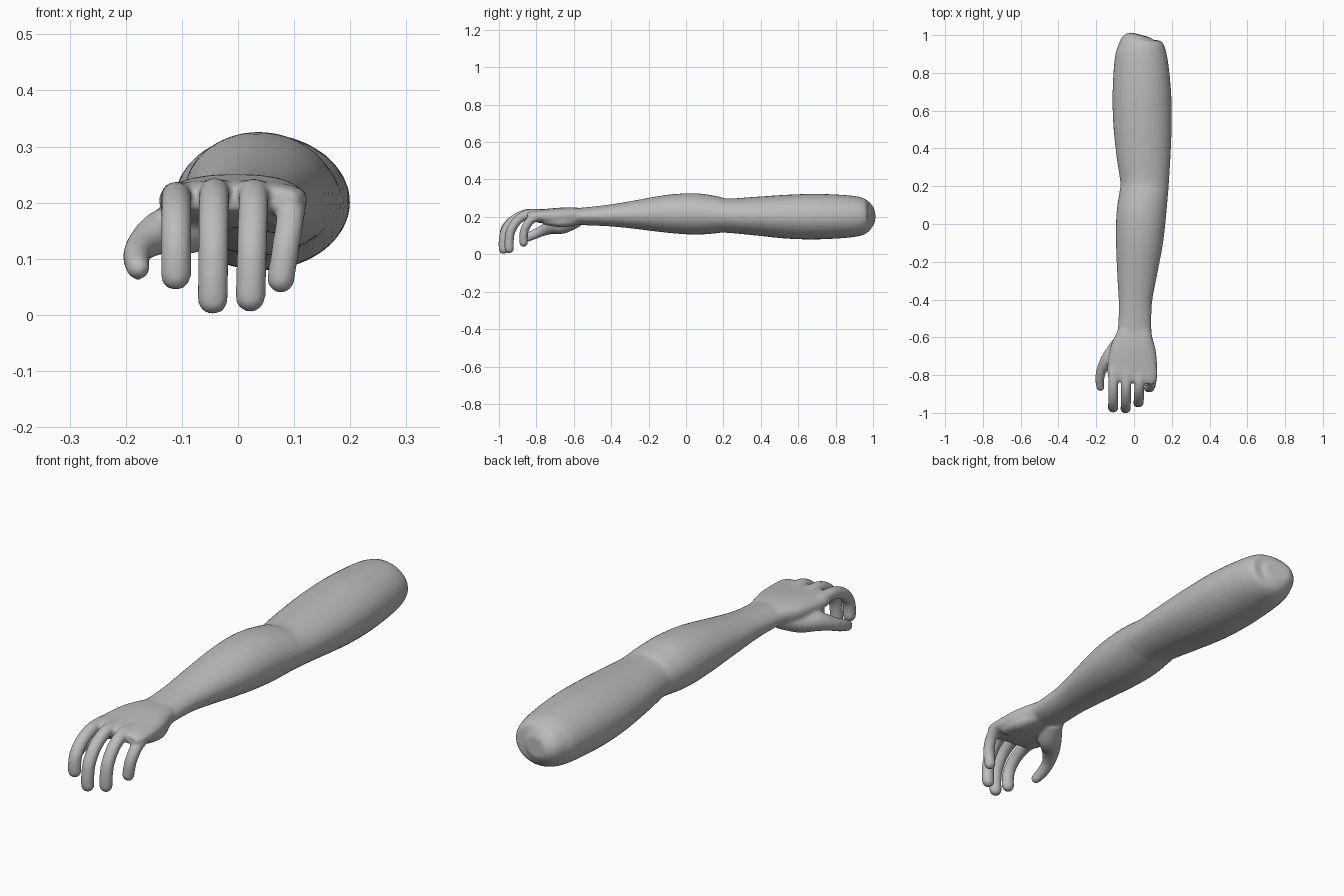
import bpy, bmesh, math
from mathutils import Vector

if "Cube" in bpy.data.objects:
    bpy.data.objects.remove(bpy.data.objects["Cube"])

SIDES = 32
bm = bmesh.new()


def spline(rows, steps):
    """Catmull-Rom interpolation of rows of numbers."""
    pts = [Vector(r) for r in rows]
    out = []
    for i in range(len(pts) - 1):
        p0, p1, p2 = pts[max(i - 1, 0)], pts[i], pts[i + 1]
        p3 = pts[min(i + 2, len(pts) - 1)]
        for k in range(steps):
            t = k / steps
            out.append(0.5 * (2 * p1 + (p2 - p0) * t
                              + (2 * p0 - 5 * p1 + 4 * p2 - p3) * t * t
                              + (3 * p1 - p0 - 3 * p2 + p3) * t ** 3))
    out.append(pts[-1])
    return out


def tube(rows, steps=4, power=1.0, round_ends=False):
    """Loft rings (x, y, z, half width, half height) along their path."""
    data = spline(rows, steps)
    cen = [Vector(d[:3]) for d in data]
    rings = []
    for i, d in enumerate(data):
        t = (cen[min(i + 1, len(cen) - 1)] - cen[max(i - 1, 0)]).normalized()
        rings.append((cen[i], t, d[3], d[4]))
    if round_ends:
        def cap(ring, sign):
            c, t, a, b = ring
            angles = [math.radians(x) for x in (25, 50, 70, 84)]
            return [(c + t * sign * b * math.sin(q), t,
                     a * math.cos(q), b * math.cos(q)) for q in angles]
        rings = cap(rings[0], -1)[::-1] + rings + cap(rings[-1], 1)
    loops = []
    for c, t, a, b in rings:
        u = (Vector((1, 0, 0)) - t * t.x).normalized()
        v = t.cross(u)
        loop = []
        for k in range(SIDES):
            q = 2 * math.pi * k / SIDES
            cs, sn = math.cos(q), math.sin(q)
            cs = math.copysign(abs(cs) ** power, cs)
            sn = math.copysign(abs(sn) ** power, sn)
            loop.append(bm.verts.new(c + u * a * cs + v * b * sn))
        loops.append(loop)
    for l0, l1 in zip(loops, loops[1:]):
        for k in range(SIDES):
            n = (k + 1) % SIDES
            bm.faces.new((l0[k], l0[n], l1[n], l1[k]))
    bm.faces.new(loops[0][::-1])
    bm.faces.new(loops[-1])


def limits(y, x0, x1, z0, z1):
    return ((x0 + x1) / 2, y, (z0 + z1) / 2, (x1 - x0) / 2, (z1 - z0) / 2)


# upper arm, elbow, forearm and wrist
tube([limits(*r) for r in (
    (1.00, -.02, .09, .165, .25),
    (.97, -.075, .135, .12, .292),
    (.90, -.10, .172, .093, .312),
    (.72, -.113, .195, .08, .323),
    (.55, -.111, .20, .083, .319),
    (.38, -.095, .195, .10, .308),
    (.22, -.072, .185, .115, .298),
    (.16, -.077, .18, .111, .311),
    (.05, -.093, .17, .105, .326),
    (-.10, -.096, .153, .115, .318),
    (-.30, -.088, .115, .139, .283),
    (-.42, -.081, .095, .150, .264),
    (-.55, -.085, .092, .156, .25),
    (-.64, -.10, .10, .165, .245))])

# back of the hand and palm
tube([limits(*r) for r in (
    (-.53, -.07, .08, .17, .243),
    (-.59, -.095, .097, .158, .25),
    (-.66, -.125, .115, .155, .25),
    (-.75, -.14, .123, .163, .243),
    (-.81, -.138, .122, .175, .238),
    (-.84, -.125, .105, .188, .228))], power=0.75)


def finger(base, tip, r):
    """Curl from the knuckle forward and then down to the tip."""
    b, t = Vector(base), Vector(tip)
    rows = []
    for fy, fz in ((0, 0), (.4, 0), (.73, .17), (.94, .46), (1, .73), (1, 1)):
        rows.append((b.x + (t.x - b.x) * fz, b.y + (t.y - b.y) * fy,
                     b.z + (t.z - b.z) * fz, r * 1.08, r))
    tube(rows, round_ends=True)


# four fingers
finger((-.11, -.77, .211), (-.111, -.972, .069), .025)
finger((-.042, -.77, .217), (-.045, -.976, .026), .025)
finger((.028, -.77, .216), (.022, -.945, .030), .025)
finger((.098, -.74, .203), (.076, -.868, .062), .023)

# thumb with its fleshy base
tube([(-.045, -.59, .175, .04, .035),
      (-.085, -.66, .155, .05, .045),
      (-.135, -.715, .148, .04, .04),
      (-.17, -.77, .125, .028, .029),
      (-.181, -.82, .103, .024, .026),
      (-.178, -.863, .084, .021, .022)], round_ends=True)

# heel of the palm on the little finger side
tube([(.05, -.60, .178, .035, .025),
      (.07, -.67, .173, .04, .028),
      (.075, -.75, .182, .035, .025)], round_ends=True)

# fuse the parts into one smooth skin
bmesh.ops.recalc_face_normals(bm, faces=bm.faces)
mesh = bpy.data.meshes.new("arm")
bm.to_mesh(mesh)
bm.free()
arm = bpy.data.objects.new("arm", mesh)
bpy.context.collection.objects.link(arm)

skin = bpy.data.materials.new("grey skin")
skin.diffuse_color = (0.5, 0.5, 0.5, 1)
skin.use_nodes = True
skin.node_tree.nodes["Principled BSDF"].inputs["Base Color"].default_value = skin.diffuse_color
mesh.materials.append(skin)
mesh.polygons.foreach_set("use_smooth", [True] * len(mesh.polygons))

fuse = arm.modifiers.new("fuse", "REMESH")
fuse.mode = "VOXEL"
fuse.voxel_size = 0.007
fuse.use_smooth_shade = True
soften = arm.modifiers.new("soften", "SMOOTH")
soften.factor = 0.5
soften.iterations = 5
